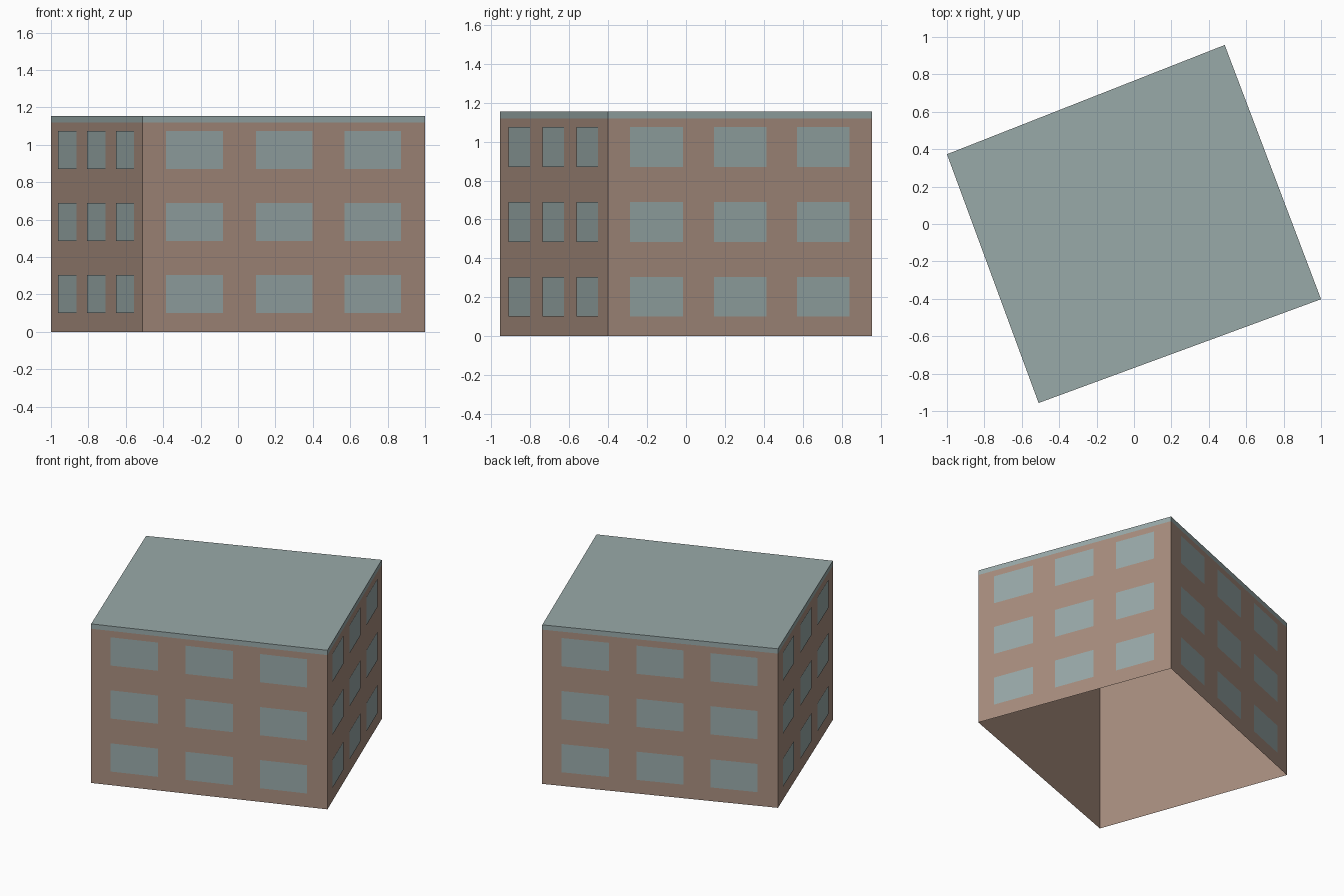
import bpy, bmesh
from mathutils import Vector

cube = bpy.data.objects.get("Cube")
if cube:
    bpy.data.objects.remove(cube, do_unlink=True)


def make_material(name, rgb):
    mat = bpy.data.materials.new(name)
    mat.use_nodes = True
    mat.diffuse_color = (*rgb, 1)
    mat.node_tree.nodes["Principled BSDF"].inputs["Base Color"].default_value = (*rgb, 1)
    return mat


brown = make_material("brown wall", (0.39, 0.268, 0.21))
grey = make_material("grey green", (0.318, 0.4, 0.396))


def make_object(name, bm, materials):
    mesh = bpy.data.meshes.new(name)
    bm.to_mesh(mesh)
    bm.free()
    for mat in materials:
        mesh.materials.append(mat)
    obj = bpy.data.objects.new(name, mesh)
    bpy.context.collection.objects.link(obj)
    return obj


# Footprint corners, counter-clockwise from the front
corners = [Vector(c) for c in ((-0.51, -0.957, 0), (1, -0.402, 0),
                               (0.485, 0.957, 0), (-1, 0.373, 0))]
EAVES, TOP = 1.12, 1.155
up = Vector((0, 0, 1))

# Open-bottomed walls, with the roof edge band and flat roof above
bm = bmesh.new()
rings = [[bm.verts.new(c + up * z) for c in corners] for z in (0, EAVES, TOP)]
for level, (low, high) in enumerate(zip(rings, rings[1:])):
    for i in range(4):
        j = (i + 1) % 4
        face = bm.faces.new((low[i], low[j], high[j], high[i]))
        face.material_index = level
bm.faces.new(rings[-1]).material_index = 1
make_object("building_shell", bm, [brown, grey])

# Three by three thin window plates on every wall
columns = ((0.083, 0.284), (0.4, 0.6), (0.715, 0.914))
sills = (0.1, 0.485, 0.87)
HEIGHT = 0.205
sides = ("front", "left", "back", "right")
for i, side in enumerate(sides):
    start, end = corners[i], corners[(i + 1) % 4]
    run = end - start
    outward = run.cross(up).normalized()
    bm = bmesh.new()
    for u0, u1 in columns:
        for sill in sills:
            a, b = start + run * u0 + up * sill, start + run * u1 + up * sill
            quad = (a, b, b + up * HEIGHT, a + up * HEIGHT)
            verts = [bm.verts.new(p + outward * 0.003) for p in quad]
            bm.faces.new(verts)
    make_object(side + "_windows", bm, [grey])
